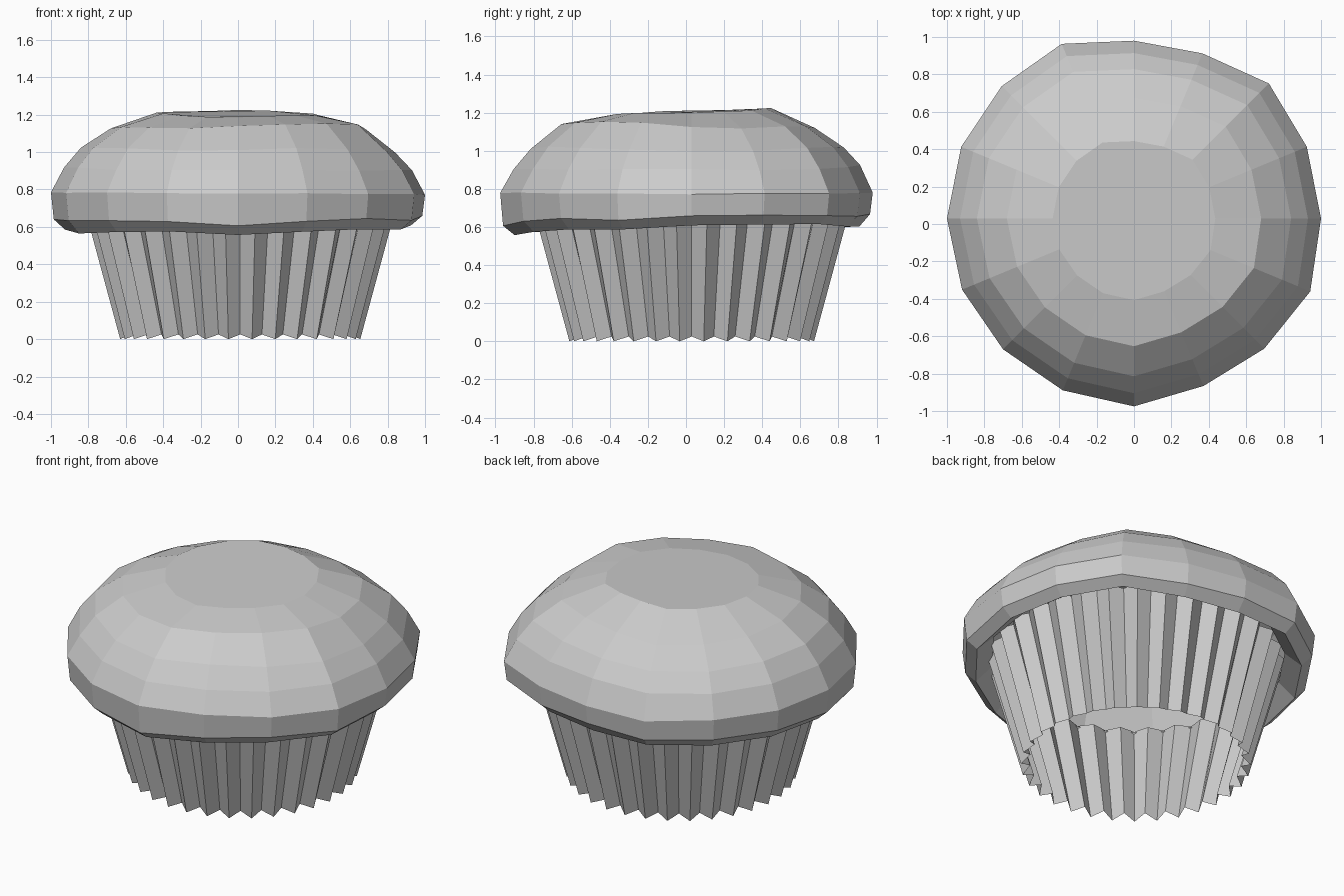
import bpy, bmesh, math, random

if "Cube" in bpy.data.objects:
    bpy.data.objects.remove(bpy.data.objects["Cube"])

random.seed(4)
CY = 0.03  # both parts are centred slightly behind the origin


def make_object(name, rings, cap_last=False):
    """Loft closed rings of points into a flat-shaded mesh."""
    bm = bmesh.new()
    loops = [[bm.verts.new(p) for p in ring] for ring in rings]
    for a, b in zip(loops, loops[1:]):
        n = len(a)
        for i in range(n):
            j = (i + 1) % n
            bm.faces.new((a[i], a[j], b[j], b[i]))
    if cap_last:
        bm.faces.new(loops[-1])
    mesh = bpy.data.meshes.new(name)
    bm.to_mesh(mesh)
    bm.free()
    obj = bpy.data.objects.new(name, mesh)
    bpy.context.collection.objects.link(obj)
    return obj


# Pleated paper wrapper, open at both ends: 32 zigzag folds
def wrapper_ring(r_out, r_in, z_out, z_in):
    pts = []
    for i in range(64):
        a = math.tau * (i + 1) / 64
        r, z = (r_out, z_out) if i % 2 == 0 else (r_in, z_in)
        pts.append((0.012 + r * math.cos(a), CY + r * math.sin(a), z))
    return pts


make_object("paper_wrapper", [wrapper_ring(0.645, 0.595, 0.0, 0.025),
                              wrapper_ring(0.833, 0.783, 0.69, 0.69)])

# Uneven 16-sided muffin top; outline starts at +x and runs anticlockwise
outline = [1.0, 1.0, 1.02, 0.955, 0.95, 1.01, 1.0, 1.0,
           1.0, 0.995, 0.99, 0.995, 1.005, 0.97, 0.985, 1.02]

# radius, height, lift to back (+y), lift to left (-x), front-right bulge, jitter
profile = [
    (0.83, 0.68, 0.0, 0.0, 0.0, 0.0),
    (0.925, 0.59, 0.015, -0.012, 0.0, 0.01),
    (0.985, 0.645, 0.014, -0.005, 0.0, 0.01),
    (1.0, 0.78, 0.0, 0.005, 0.0, 0.004),
    (0.93, 0.91, 0.015, 0.015, 0.01, 0.006),
    (0.84, 1.015, 0.012, 0.02, 0.025, 0.006),
    (0.68, 1.13, 0.008, 0.016, 0.045, 0.006),
    (0.435, 1.205, 0.025, 0.014, 0.018, 0.003),
]

top_rings = []
for r, z, back, left, bulge, jit in profile:
    ring = []
    for i, k in enumerate(outline):
        a = math.tau * i / 16
        c, s = math.cos(a), math.sin(a)
        rr = r * k
        ring.append((rr * c, CY + rr * s,
                     z + back * s - left * c
                     + bulge * math.cos(a + math.pi / 4) ** 3
                     + random.uniform(-jit, jit)))
    top_rings.append(ring)

# Front of the rim sags a little
for n in (1, 2):
    x, y, z = top_rings[n][12]
    top_rings[n][12] = (x, y, z - 0.018)

make_object("muffin_top", top_rings, cap_last=True)
